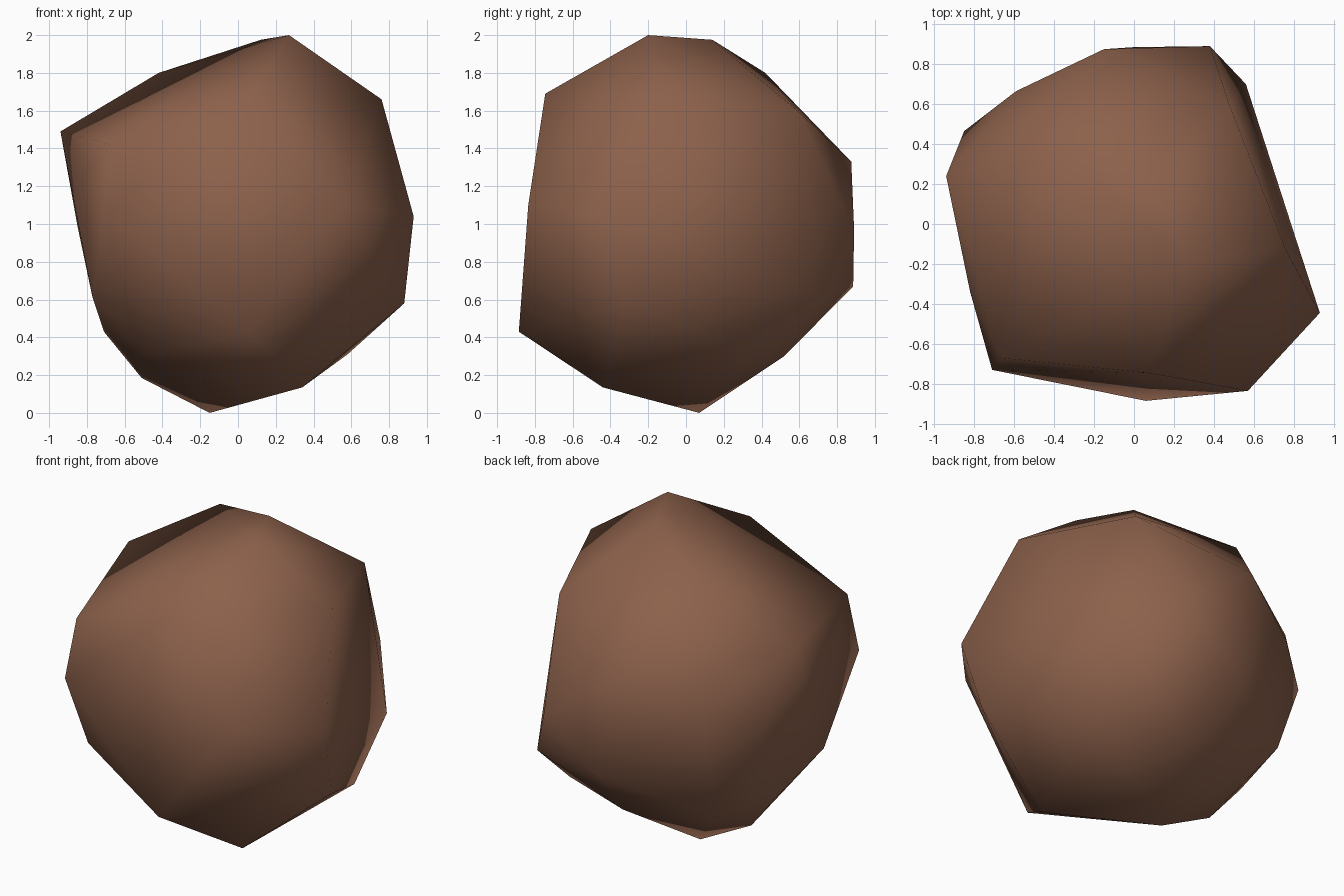
import bpy, bmesh

# Corner points of the boulder, in rings from the top down
CORNERS = [
    # crown
    (0.27, -0.20, 2.00), (0.12, 0.14, 1.975), (-0.42, 0.42, 1.80),
    # shoulder
    (0.76, -0.13, 1.66), (0.07, -0.745, 1.69), (0.48, 0.59, 1.60),
    (-0.94, 0.24, 1.49), (-0.67, -0.67, 1.42), (-0.15, 0.875, 1.33),
    (-0.82, -0.34, 1.25),
    # waist
    (-0.59, 0.665, 1.14),
    (0.93, -0.445, 1.04), (0.57, -0.835, 1.10), (-0.71, -0.73, 1.05),
    (-0.85, 0.465, 0.99), (0.38, 0.89, 0.97),
    # lower ring
    (0.88, -0.32, 0.58), (0.06, -0.885, 0.43), (-0.565, -0.703, 0.665),
    (-0.77, -0.29, 0.61), (-0.60, 0.576, 0.46), (0.0, 0.885, 0.67),
    (0.56, 0.70, 0.62),
    # underside
    (0.58, 0.345, 0.31), (0.34, -0.44, 0.135), (-0.48, -0.325, 0.30),
    (-0.51, 0.07, 0.185), (-0.71, 0.11, 0.43), (0.08, 0.52, 0.30),
    (-0.15, 0.07, 0.0),
]

# Faceted boulder: convex skin over the corners, smooth shaded
bm = bmesh.new()
for co in CORNERS:
    bm.verts.new(co)
bmesh.ops.convex_hull(bm, input=bm.verts[:])
loose = [v for v in bm.verts if not v.link_faces]
bmesh.ops.delete(bm, geom=loose, context='VERTS')
bmesh.ops.recalc_face_normals(bm, faces=bm.faces[:])
for f in bm.faces:
    f.smooth = True

mesh = bpy.data.meshes.new("boulder")
bm.to_mesh(mesh)
bm.free()

# Brown stone
stone = bpy.data.materials.new("brown stone")
stone.diffuse_color = (0.266, 0.120, 0.071, 1.0)
mesh.materials.append(stone)

boulder = bpy.data.objects.new("boulder", mesh)
bpy.context.collection.objects.link(boulder)
